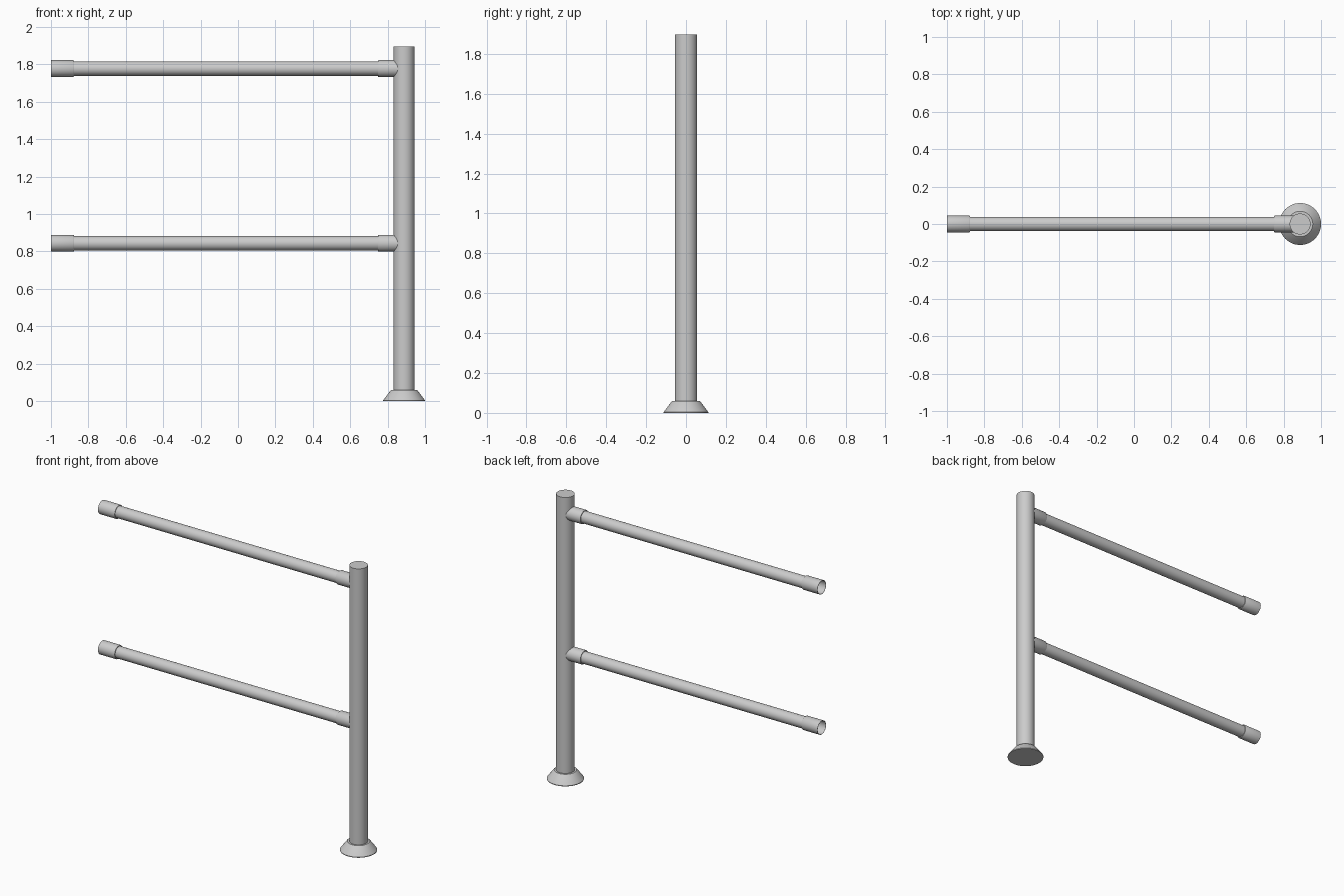
import bpy, bmesh, math
from mathutils import Matrix, Vector

if "Cube" in bpy.data.objects:
    bpy.data.objects.remove(bpy.data.objects["Cube"])

POST_X = 0.888
SEGMENTS = 48


def lathe(name, profile, location, along_x=False):
    """Spin (radius, height) points around the local z axis."""
    bm = bmesh.new()
    verts = [bm.verts.new((r, 0, h)) for r, h in profile]
    edges = [bm.edges.new(pair) for pair in zip(verts, verts[1:])]
    bmesh.ops.spin(bm, geom=verts + edges, cent=(0, 0, 0), axis=(0, 0, 1),
                   angle=2 * math.pi, steps=SEGMENTS, use_duplicate=False)
    bmesh.ops.remove_doubles(bm, verts=bm.verts, dist=1e-5)
    bmesh.ops.recalc_face_normals(bm, faces=bm.faces)
    if along_x:
        bm.transform(Matrix.Rotation(math.pi / 2, 4, 'Y'))
    mesh = bpy.data.meshes.new(name)
    bm.to_mesh(mesh)
    bm.free()
    obj = bpy.data.objects.new(name, mesh)
    obj.location = Vector(location)
    bpy.context.collection.objects.link(obj)
    bpy.ops.object.select_all(action='DESELECT')
    obj.select_set(True)
    bpy.context.view_layer.objects.active = obj
    bpy.ops.object.shade_smooth_by_angle(angle=math.radians(30))
    return obj


# Upright post
lathe("post", [(0, 0.01), (0.056, 0.01), (0.056, 1.897), (0, 1.897)], (POST_X, 0, 0))

# Flared foot at the bottom of the post
lathe("base_flange", [(0, 0), (0.112, 0), (0.112, 0.004), (0.073, 0.056),
                      (0.068, 0.06), (0.05, 0.06)], (POST_X, 0, 0))

for label, z in (("lower", 0.844), ("upper", 1.778)):
    # Horizontal hollow rail, open at its free end
    lathe(label + "_rail", [(0.036, 1.8), (0.036, 0.09), (0.0385, 0.09),
                            (0.0385, 1.8), (0.036, 1.8)], (-1, 0, z), True)
    # Open socket on the free end
    lathe(label + "_end_socket", [(0.038, 0.121), (0.043, 0.119), (0.043, 0),
                                  (0.045, 0), (0.045, 0.118), (0.043, 0.122),
                                  (0.038, 0.122)], (-1, 0, z), True)
    # Socket running into the post
    lathe(label + "_post_socket", [(0.038, 0), (0.043, 0), (0.045, 0.004),
                                   (0.045, 0.135), (0, 0.135)], (0.748, 0, z), True)
